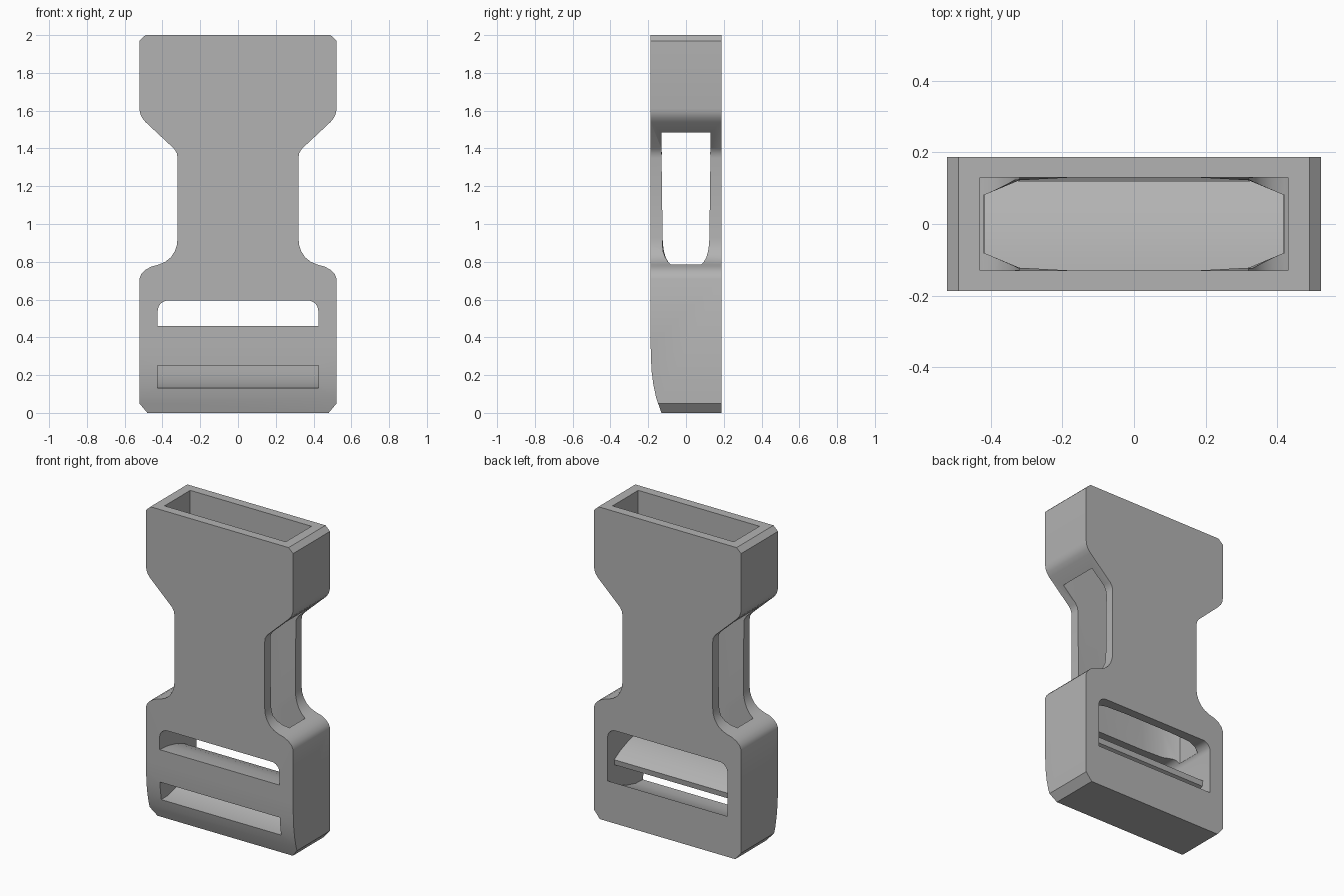
import bpy
import bmesh
from mathutils import Vector

cube = bpy.data.objects.get("Cube")
if cube:
    bpy.data.objects.remove(cube, do_unlink=True)

HALF_DEPTH = 0.187
SLOT_HALF = 0.425

plastic = bpy.data.materials.new("grey_plastic")
plastic.use_nodes = True
GREY = (0.45, 0.45, 0.45, 1)
plastic.diffuse_color = GREY
plastic.node_tree.nodes["Principled BSDF"].inputs["Base Color"].default_value = GREY


def finish(bm, name):
    bmesh.ops.recalc_face_normals(bm, faces=bm.faces)
    mesh = bpy.data.meshes.new(name)
    bm.to_mesh(mesh)
    bm.free()
    mesh.materials.append(plastic)
    obj = bpy.data.objects.new(name, mesh)
    bpy.context.collection.objects.link(obj)
    return obj


def extrude(points, direction):
    """Make a solid bmesh from a flat outline and an extrusion vector."""
    bm = bmesh.new()
    face = bm.faces.new([bm.verts.new(p) for p in points])
    moved = bmesh.ops.extrude_face_region(bm, geom=[face])["geom"]
    verts = [v for v in moved if isinstance(v, bmesh.types.BMVert)]
    bmesh.ops.translate(bm, verts=verts, vec=Vector(direction))
    return bm


def side_prism(profile, half_width):
    """Extrude a (y, z) profile across the width."""
    return extrude([(-half_width, y, z) for y, z in profile], (2 * half_width, 0, 0))


def cut(target, cutter):
    mod = target.modifiers.new(cutter.name, "BOOLEAN")
    mod.operation = "DIFFERENCE"
    mod.solver = "EXACT"
    mod.object = cutter
    bpy.context.view_layer.objects.active = target
    bpy.ops.object.modifier_apply(modifier=mod.name)
    bpy.data.objects.remove(cutter, do_unlink=True)


# Waisted body outline, one half mirrored to the other
half = [(.48, 0), (.522, .05), (.522, .71), (.512, .735), (.49, .757), (.46, .774),
        (.42, .785), (.385, .8), (.355, .824), (.335, .855), (.324, .888), (.32, .925),
        (.32, 1.35), (.324, 1.375), (.338, 1.398), (.49, 1.54), (.508, 1.562),
        (.518, 1.585), (.522, 1.61), (.522, 1.97), (.49, 2)]
outline = half + [(-x, z) for x, z in reversed(half)]
body = finish(extrude([(x, -HALF_DEPTH, z) for x, z in outline],
                      (0, 2 * HALF_DEPTH, 0)), "buckle_body")

# Rounded lower front edge
nose = [(-.3, .42), (-.188, .42), (-.186, .3), (-.182, .22), (-.173, .15),
        (-.158, .08), (-.13, 0), (-.12, -.05), (-.3, -.05)]
cut(body, finish(side_prism(nose, .7), "nose_cutter"))

# Socket: open at the top and the waist, narrowing towards the strap slot
mouth = [(.17, .13), (.32, .13), (.43, .13)]
throat = [(.17, .13), (.32, .122), (.42, .08)]


def ring(bm, quarter, z):
    back = quarter + [(x, -y) for x, y in reversed(quarter)]
    loop = back + [(-x, -y) for x, y in back]
    return [bm.verts.new((x, y, z)) for x, y in loop]


bm = bmesh.new()
rings = [ring(bm, q, z) for q, z in
         ((mouth, 2.1), (mouth, 1.4), (throat, .79), (throat, .57))]
for upper, lower in zip(rings, rings[1:]):
    for i in range(len(upper)):
        j = (i + 1) % len(upper)
        bm.faces.new((upper[i], upper[j], lower[j], lower[i]))
bm.faces.new(rings[0])
bm.faces.new(rings[-1])
cut(body, finish(bm, "socket_cutter"))

# Strap passage: wraps around the back of a fixed crossbar
passage = [(-.25, .595), (.25, .595), (.25, .26), (.187, .26), (.1, .205), (0, .16),
           (-.1, .135), (-.25, .13), (-.25, .25), (-.187, .25), (0, .285), (.115, .335),
           (.12, .37), (.06, .405), (-.02, .435), (-.1, .453), (-.187, .46), (-.25, .46)]
bm = side_prism(passage, SLOT_HALF)
corners = [e for e in bm.edges
           if all(v.co.z > .59 for v in e.verts)
           and abs(e.verts[0].co.x - e.verts[1].co.x) < .01]
bmesh.ops.bevel(bm, geom=corners, offset=.055, segments=6, profile=.5, affect="EDGES")
cut(body, finish(bm, "strap_passage_cutter"))

# Smooth curved walls with crisp edges
bpy.ops.object.select_all(action="DESELECT")
body.select_set(True)
bpy.context.view_layer.objects.active = body
bpy.ops.object.shade_smooth_by_angle(angle=.45)
